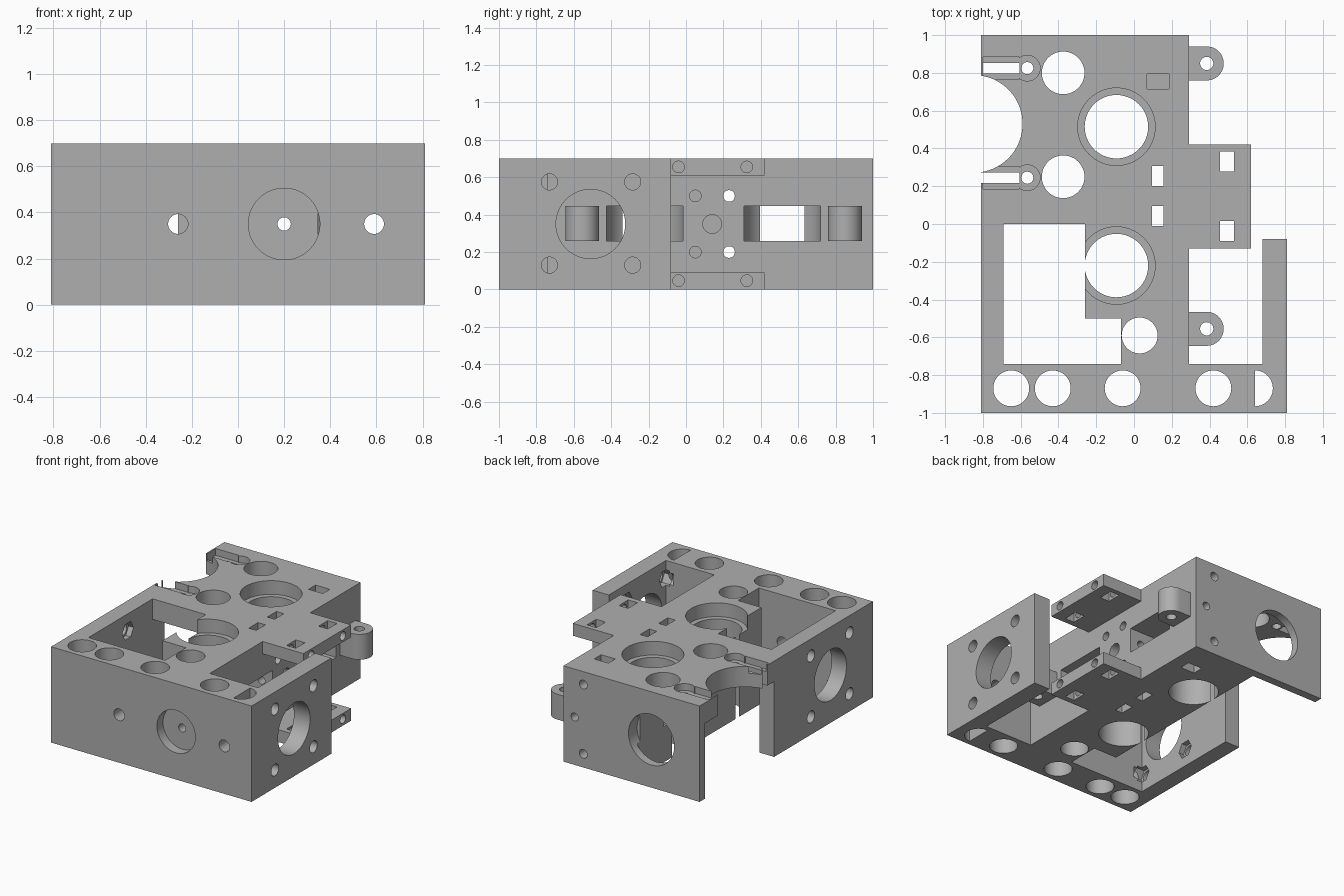
import bpy
import bmesh
import math
from mathutils import Matrix

cube = bpy.data.objects.get("Cube")
if cube:
    bpy.data.objects.remove(cube, do_unlink=True)

H = 0.7
MID = H / 2
LOW, HIGH = 0.26, 0.445      # height range of the side slots and lugs

grey = bpy.data.materials.new("plain grey")
grey.use_nodes = True
grey.diffuse_color = (0.43, 0.43, 0.43, 1)
grey.node_tree.nodes["Principled BSDF"].inputs["Base Color"].default_value = (0.43, 0.43, 0.43, 1)


def make(name, bm):
    bmesh.ops.recalc_face_normals(bm, faces=bm.faces)
    mesh = bpy.data.meshes.new(name)
    bm.to_mesh(mesh)
    bm.free()
    mesh.materials.append(grey)
    obj = bpy.data.objects.new(name, mesh)
    bpy.context.collection.objects.link(obj)
    return obj


def prism(name, points, z0, z1):
    bm = bmesh.new()
    face = bm.faces.new([bm.verts.new((x, y, z0)) for x, y in points])
    top = bmesh.ops.extrude_face_region(bm, geom=[face])["geom"]
    verts = [v for v in top if isinstance(v, bmesh.types.BMVert)]
    bmesh.ops.translate(bm, verts=verts, vec=(0, 0, z1 - z0))
    return make(name, bm)


def box(x0, x1, y0, y1, z0, z1, name="box"):
    return prism(name, [(x0, y0), (x1, y0), (x1, y1), (x0, y1)], z0, z1)


def rod(axis, a, b, r, start, end, sides=48):
    """Cylinder along an axis; a and b are the other two coordinates in xyz order."""
    bm = bmesh.new()
    bmesh.ops.create_cone(bm, cap_ends=True, segments=sides, radius1=r, radius2=r, depth=end - start)
    m = (start + end) / 2
    place = {"x": Matrix.Translation((m, a, b)) @ Matrix.Rotation(math.pi / 2, 4, "Y"),
             "y": Matrix.Translation((a, m, b)) @ Matrix.Rotation(math.pi / 2, 4, "X"),
             "z": Matrix.Translation((a, b, m))}[axis]
    bmesh.ops.transform(bm, matrix=place, verts=bm.verts)
    return make("rod", bm)


def combine(target, tool, operation):
    mod = target.modifiers.new("join", "BOOLEAN")
    mod.operation = operation
    mod.solver = "EXACT"
    mod.object = tool
    bpy.context.view_layer.objects.active = target
    bpy.ops.object.modifier_apply(modifier=mod.name)
    bpy.data.objects.remove(tool, do_unlink=True)


# Full-height frame: front bar, side walls, core and back plate
frame = prism("gearbox_frame", [
    (-0.81, -1), (0.81, -1), (0.81, -0.08), (0.68, -0.08), (0.68, -0.74), (0.29, -0.74),
    (0.29, 1), (-0.81, 1), (-0.81, 0.94), (-0.26, 0.94), (-0.26, -0.5), (-0.07, -0.5),
    (-0.07, -0.74), (-0.69, -0.74), (-0.69, 0.14), (-0.81, 0.14)], 0, H)


def add(tool):
    combine(frame, tool, "UNION")


def cut(tool):
    combine(frame, tool, "DIFFERENCE")


# Upper deck and the pair of side tabs
add(box(-0.81, -0.2, 0, 1, 0.55, H))
for z0, z1 in ((0, 0.09), (0.61, H)):
    add(box(0.2, 0.62, -0.13, 0.42, z0, z1))

# Rounded lugs with screw holes
for y in (0.85, -0.555):
    arc = [(0.385 + 0.09 * math.cos(t), y + 0.09 * math.sin(t))
           for t in (math.pi * (i / 24 - 0.5) for i in range(25))]
    add(prism("lug", [(0.25, y - 0.09)] + arc + [(0.25, y + 0.09)], LOW, HIGH))
    cut(rod("z", 0.385, y, 0.035, LOW - 0.1, HIGH + 0.1))

# Round bite in the deck edge
cut(rod("z", -0.848, 0.53, 0.258, -0.1, 0.8, 80))

# Main bores, top ledge, inner chamber and side slot
for y in (0.515, -0.22):
    cut(rod("z", -0.093, y, 0.168, -0.1, 0.8, 64))
    cut(rod("z", -0.093, y, 0.205, 0.6, 0.8, 64))
    cut(rod("z", -0.093, y, 0.205, LOW, HIGH, 64))
    cut(box(-0.093, 0.35, y - 0.204, y + 0.204, LOW, HIGH))

# Vertical round holes
for x in (-0.65, -0.43, -0.06, 0.42):
    cut(rod("z", x, -0.87, 0.095, -0.1, 0.8))
cut(rod("z", 0.03, -0.59, 0.095, -0.1, 0.8))
for y in (0.8, 0.25):
    cut(rod("z", -0.375, y, 0.113, -0.1, 0.8))
half = [(0.64 + 0.095 * math.cos(t), -0.87 + 0.095 * math.sin(t))
        for t in (math.pi * (i / 24 - 0.5) for i in range(25))]
cut(prism("half_round", half, -0.1, 0.8))

# Clamp slots beside the bite
for y in (0.825, 0.245):
    cut(box(-0.8, -0.61, y - 0.06, y + 0.06, 0.65, 0.8))
    cut(rod("z", -0.565, y, 0.068, 0.65, 0.8))
    cut(rod("z", -0.565, y, 0.032, -0.1, 0.8))
    cut(box(-0.9 if y < 0.5 else -0.8, -0.605, y - 0.028, y + 0.028, 0.5, 0.8))

# Side wall openings, bolt holes and hexagonal nut seats
for side in (-1, 1):
    lo, hi = sorted((side * 0.62, side * 0.9))
    cut(rod("x", -0.51, MID, 0.185, lo, hi, 64))
    for y in (-0.73, -0.285):
        for z in (0.13, 0.575):
            cut(rod("x", y, z, 0.043, lo, hi, 32))
            a, b = sorted((side * 0.65, side * 0.73))
            cut(rod("x", y, z, 0.065, a, b, 6))

# Back plate opening and bolts with their nut pockets
cut(rod("y", -0.42, MID, 0.185, 0.9, 1.1, 64))
for z in (0.1, 0.605):
    cut(rod("y", 0.13, z, 0.032, 0.7, 1.1, 32))
cut(box(0.07, 0.185, 0.715, 0.795, 0.54, 0.8))
cut(box(0.07, 0.185, 0.715, 0.795, -0.1, 0.16))

# Front recess, long shaft hole and front screws
cut(rod("y", 0.2, MID, 0.155, -1.1, -0.93, 64))
cut(rod("y", 0.2, MID, 0.029, -1.1, 1.1, 32))
for x in (-0.26, 0.59):
    cut(rod("y", x, MID, 0.043, -1.1, -0.7, 32))

# Core side screws, their nut slots and the central socket
for y in (0.05, 0.23):
    for z in (0.2, 0.5):
        cut(rod("x", y, z, 0.031, -0.35, 0.4, 32))
for y in (0.042, 0.255):
    cut(box(0.095, 0.155, y - 0.053, y + 0.053, -0.1, 0.8))
cut(rod("x", 0.14, MID, 0.05, 0.17, 0.4, 32))

# Tab screws and square nut holes
for y, sq in ((-0.04, -0.037), (0.325, 0.332)):
    for z in (0.047, 0.655):
        cut(rod("x", y, z, 0.031, 0.4, 0.7, 32))
    cut(box(0.455, 0.53, sq - 0.053, sq + 0.053, -0.1, 0.8))

bpy.ops.object.select_all(action="DESELECT")
frame.select_set(True)
bpy.context.view_layer.objects.active = frame
bpy.ops.object.shade_smooth_by_angle(angle=math.radians(30))
